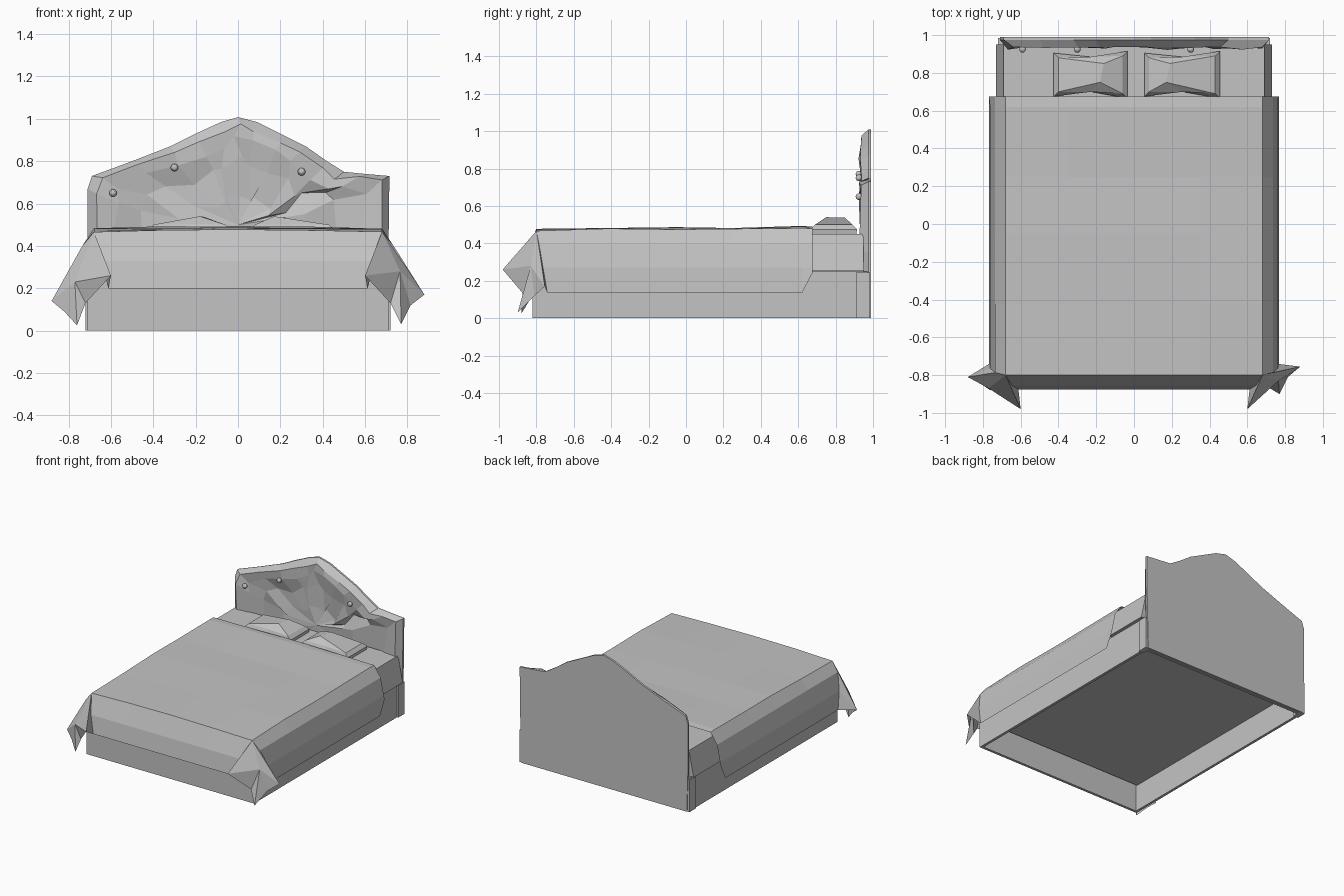
import bpy
import bmesh
import random
from mathutils import Vector

random.seed(4)
if "Cube" in bpy.data.objects:
    bpy.data.objects.remove(bpy.data.objects["Cube"], do_unlink=True)

grey = bpy.data.materials.new("soft grey")
grey.use_nodes = True
COLOUR = (0.55, 0.55, 0.55, 1)
grey.diffuse_color = COLOUR
for node in grey.node_tree.nodes:
    if node.type == 'BSDF_PRINCIPLED':
        node.inputs["Base Color"].default_value = COLOUR
        node.inputs["Roughness"].default_value = 0.8


def finish(name, bm):
    bmesh.ops.remove_doubles(bm, verts=bm.verts, dist=0.0005)
    bmesh.ops.recalc_face_normals(bm, faces=bm.faces)
    mesh = bpy.data.meshes.new(name)
    bm.to_mesh(mesh)
    bm.free()
    mesh.materials.append(grey)
    obj = bpy.data.objects.new(name, mesh)
    bpy.context.scene.collection.objects.link(obj)
    return obj


def block(name, lo, hi, inset=0.0):
    """Box between two corners, with the top pulled in by inset on x."""
    bm = bmesh.new()
    bmesh.ops.create_cube(bm, size=1)
    for v in bm.verts:
        top = v.co.z > 0
        v.co = Vector([hi[i] if v.co[i] > 0 else lo[i] for i in range(3)])
        if top:
            v.co.x -= inset if v.co.x > 0 else -inset
    return finish(name, bm)


def strips(bm, rows, closed=False):
    """Skin a list of equally long point rows with quads."""
    rings = [[bm.verts.new(p) for p in row] for row in rows]
    for a, b in zip(rings, rings[1:]):
        n = len(a)
        for i in range(n if closed else n - 1):
            j = (i + 1) % n
            bm.faces.new((a[i], a[j], b[j], b[i]))
    return rings


# Bed base: four thin walls, open underneath
block("base_foot_wall", (-.71, -.82, 0), (.71, -.80, .25))
block("base_head_wall", (-.71, .95, 0), (.71, .97, .25))
for side, s in (("left", 1), ("right", -1)):
    a, b = sorted((s * .71, s * .69))
    block("base_wall_" + side, (a, -.82, 0), (b, .97, .25))
    a, b = sorted((s * .68, s * .72))
    block("head_post_" + side, (a, .91, 0), (b, .985, .245))

# Mattress
block("mattress", (-.70, -.79, .20), (.70, .95, .30))
block("mattress_top", (-.73, .60, .255), (.73, .95, .45), inset=.04)

# Blanket: top and side drapes lofted along the length, then the foot drape
bm = bmesh.new()
half = [(0, .483), (.35, .481), (.68, .478), (.735, .40), (.762, .27), (.768, .135)]
profile = [(-x, z) for x, z in reversed(half[1:])] + half
rows = []
for y in (.675, .62, .25, -.05, -.42, -.78):
    row = []
    for x, z in profile:
        drop = .48 - z
        py = y
        if y == .675:
            z = max(z, .24)
        elif y == -.78:
            py = -.80 + .17 * drop
        if drop < .01:
            z += .01 * (y + .05) + random.uniform(-.006, .006)
        row.append((x, py, z))
    rows.append(row)
rings = strips(bm, rows)
foot_top = [v.co.copy() for v in rings[-1] if v.co.z > .44]
foot_rows = [foot_top]
for y, z, shrink in ((-.855, .33, .95), (-.875, .20, .90)):
    foot_rows.append([(p.x * shrink, y, z) for p in foot_top])
strips(bm, foot_rows)

# Pleated blanket corners: fans around a raised hub
side_edges = {1: [v.co.copy() for v in rings[-1]][-4:],
              -1: [v.co.copy() for v in rings[-1]][3::-1]}
corner_points = {
    1: ((.765, -.83, .28), (.88, -.755, .17), (.815, -.81, .12), (.77, -.90, .03)),
    -1: ((-.77, -.87, .23), (-.88, -.81, .14), (-.82, -.84, .09), (-.76, -.88, .025)),
}
for s in (1, -1):
    hub, tip, nick, low = corner_points[s]
    side = side_edges[s]
    apex = side[0]
    front_mid = (foot_rows[1][-1] if s > 0 else foot_rows[1][0])
    front_low = (foot_rows[2][-1] if s > 0 else foot_rows[2][0])
    fold = (s * .72, -.87, .13)
    spike = (s * .60, -.98, .26)
    rim = [side[3], tip, nick, low, fold, spike, front_low]
    tris = [(apex, side[1], tip), (side[1], side[2], tip), (side[2], side[3], tip),
            (apex, tip, hub), (apex, hub, spike), (apex, spike, front_mid),
            (front_mid, spike, front_low)]
    tris += [(hub, p, q) for p, q in zip(rim[1:], rim[2:6])]
    for tri in tris:
        bm.faces.new([bm.verts.new(p) for p in tri])
finish("blanket", bm)

# Pillows: thin slab with a lopsided crown
for name, x0, x1, peak in (("pillow_right", -.42, -.04, -.18),
                           ("pillow_left", .06, .45, .17)):
    bm = bmesh.new()
    loops = []
    for z, grow in ((.445, 0), (.475, .005), (.50, -.02)):
        loops.append([(x0 - grow, .68 - grow, z), ((x0 + x1) / 2, .70, z),
                      (x1 + grow, .67 - grow, z), (x1 + grow, .91 + grow, z),
                      ((x0 + x1) / 2, .885, z), (x0 - grow, .90 + grow, z)])
    skin = strips(bm, loops, closed=True)
    bm.faces.new(skin[0])
    crown = [bm.verts.new((peak, .75, .54)), bm.verts.new((peak + .02, .85, .537))]
    t = skin[-1]
    for f in ((t[0], t[1], crown[0]), (t[1], t[2], crown[0]),
              (t[2], t[3], crown[1], crown[0]), (t[3], t[4], crown[1]),
              (t[4], t[5], crown[1]), (t[5], t[0], crown[0], crown[1])):
        bm.faces.new(f)
    finish(name, bm)

# Headboard: arched outline, padded border ridge, sunken crumpled panel
outline = [(-.70, 0), (-.71, .35), (-.71, .67), (-.69, .73), (-.50, .80), (-.32, .87),
           (-.20, .93), (-.08, .985), (0, 1.008), (.09, .985), (.20, .93), (.32, .87),
           (.42, .80), (.50, .75), (.60, .74), (.715, .73), (.71, .35), (.70, 0)]


def ring(scale, y, jitter):
    pts = []
    for x, z in outline:
        j = [random.uniform(-jitter, jitter) for _ in range(3)]
        pts.append((x * scale + j[0], y + j[1] * .6,
                    max(.0, .40 + (z - .40) * scale + j[2])))
    return pts


bm = bmesh.new()
skin = strips(bm, [ring(1, .99, 0), ring(1, .975, 0), ring(.94, .93, .014),
                   ring(.82, .935, .025), ring(.66, .958, .03), ring(.40, .952, .03)],
              closed=True)
bm.faces.new(skin[0])
centre = bm.verts.new((0, .945, .5))
for i, v in enumerate(skin[-1]):
    bm.faces.new((v, skin[-1][(i + 1) % len(outline)], centre))
finish("headboard", bm)

# Headboard buttons
for i, (x, z) in enumerate(((-.59, .65), (-.30, .77), (.30, .75))):
    bm = bmesh.new()
    bmesh.ops.create_uvsphere(bm, u_segments=12, v_segments=8, radius=.018)
    bmesh.ops.translate(bm, verts=bm.verts, vec=(x, .925, z))
    finish("headboard_button_%d" % (i + 1), bm)
